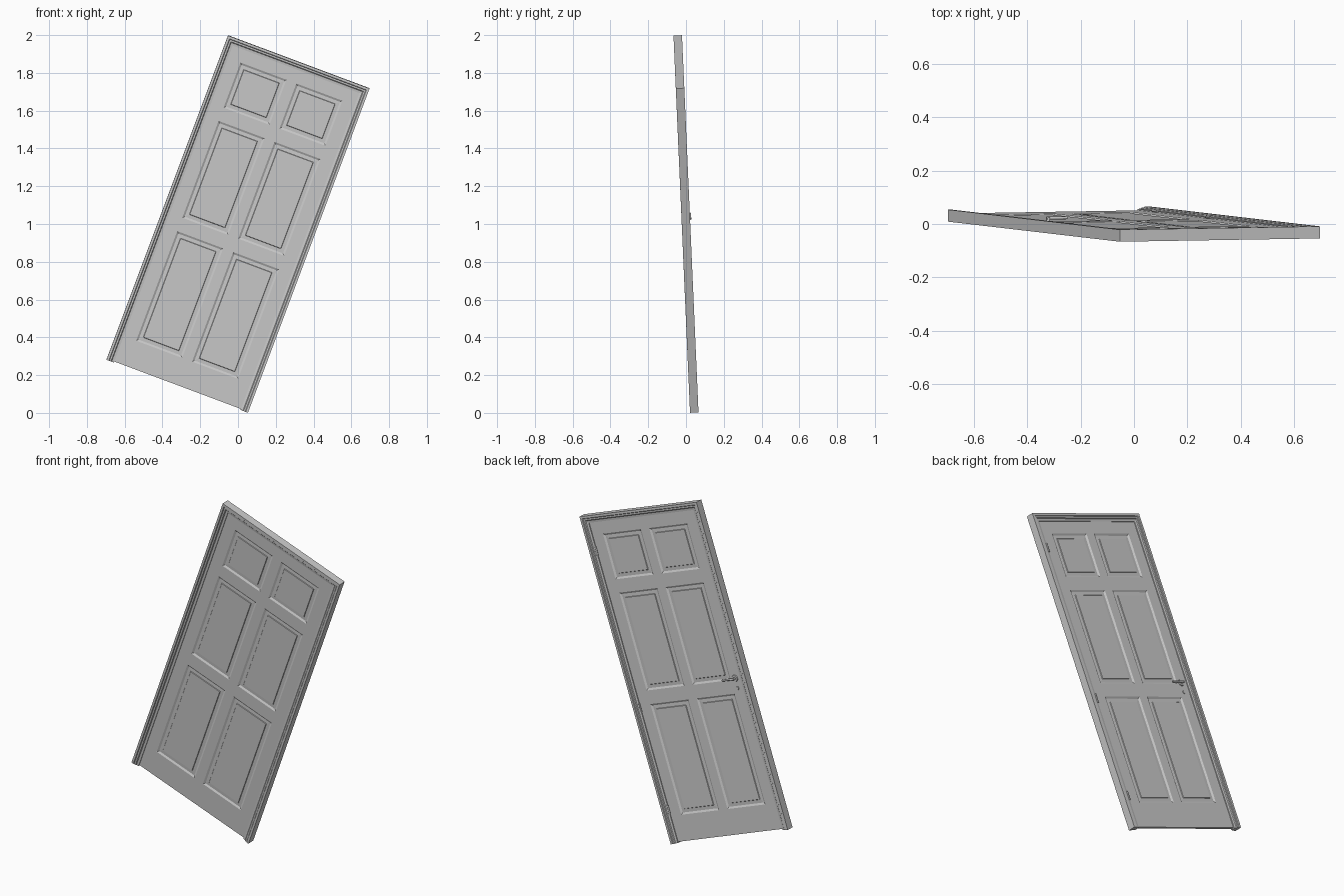
import bpy, bmesh
from mathutils import Vector, Matrix

if "Cube" in bpy.data.objects:
    bpy.data.objects.remove(bpy.data.objects["Cube"])

# Leaning pose: local x = door width, y = towards the back, z = door height
V = Vector((0.351, -0.041, 0.936)).normalized()
U = Vector((0.936, 0.0155, -0.351))
U = (U - V * U.dot(V)).normalized()
N = V.cross(U)
POSE = Matrix.Translation((0, 0, 1)) @ Matrix((U, N, V)).transposed().to_4x4()

W, H, D = 0.40, 0.9175, 0.0225      # half width, height, depth of the frame
SLAB_F, SLAB_B = -0.009, 0.008      # door leaf faces


def finish(bm, name, smooth=False):
    bmesh.ops.remove_doubles(bm, verts=bm.verts, dist=1e-5)
    bmesh.ops.recalc_face_normals(bm, faces=bm.faces)
    me = bpy.data.meshes.new(name)
    bm.to_mesh(me)
    bm.free()
    ob = bpy.data.objects.new(name, me)
    bpy.context.collection.objects.link(ob)
    ob.matrix_world = POSE
    if smooth:
        for p in me.polygons:
            p.use_smooth = True
        bpy.context.view_layer.objects.active = ob
        ob.select_set(True)
        bpy.ops.object.shade_smooth_by_angle()
        ob.select_set(False)
    return ob


def bridge(bm, a, b):
    n = len(a)
    for i in range(n):
        j = (i + 1) % n
        bm.faces.new((a[i], a[j], b[j], b[i]))


# Frame: stepped moulding swept around jambs and head with mitred corners
half = [(0, D), (0.013, D), (0.016, 0.019), (0.025, 0.019), (0.029, 0.015), (0.042, 0.013)]
profile = half + [(o, -d) for o, d in reversed(half)]
bm = bmesh.new()
loops = []
for x, z, sx, sz in ((-W, -H, 1, 0), (-W, H, 1, -1), (W, H, -1, -1), (W, -H, -1, 0)):
    loops.append([bm.verts.new((x + sx * o, d, z + sz * o)) for o, d in profile])
for a, b in zip(loops, loops[1:]):
    bridge(bm, a, b)
bm.faces.new(loops[0])
bm.faces.new(loops[-1])
finish(bm, "door_frame")

# Door leaf: grid of stiles and rails with six raised panels on both faces
us = [-0.36, -0.288, -0.028, 0.028, 0.288, 0.36]
vs = [-0.912, -0.768, -0.148, -0.072, 0.476, 0.551, 0.806, 0.876]
rings = [(0, 0), (0.010, 0.0055), (0.029, 0.0045), (0.031, 0.0015)]   # inset, depth
bm = bmesh.new()
for y, out in ((SLAB_F, -1), (SLAB_B, 1)):
    for i in range(5):
        for j in range(7):
            x0, x1, z0, z1 = us[i], us[i + 1], vs[j], vs[j + 1]
            is_panel = i in (1, 3) and j in (1, 3, 5)
            prev = None
            for o, d in rings if is_panel else rings[:1]:
                yy = y - out * d
                ring = [bm.verts.new((x, yy, z)) for x, z in (
                    (x0 + o, z0 + o), (x1 - o, z0 + o), (x1 - o, z1 - o), (x0 + o, z1 - o))]
                if prev:
                    bridge(bm, prev, ring)
                prev = ring
            bm.faces.new(prev)
bmesh.ops.remove_doubles(bm, verts=bm.verts, dist=1e-5)
edge = [e for e in bm.edges if e.is_boundary]
bmesh.ops.bridge_loops(bm, edges=edge)
finish(bm, "door_leaf")


def rod(bm, start, end, r1, r2=None, seg=20):
    a, b = Vector(start), Vector(end)
    rot = (b - a).to_track_quat('Z', 'Y').to_matrix().to_4x4()
    bmesh.ops.create_cone(bm, cap_ends=True, segments=seg, radius1=r1,
                          radius2=r1 if r2 is None else r2, depth=(b - a).length,
                          matrix=Matrix.Translation((a + b) / 2) @ rot)


# Lever handle on the back, with its rose and neck
hx, hz = -0.318, -0.065
bm = bmesh.new()
rod(bm, (hx, SLAB_B, hz), (hx, SLAB_B + 0.005, hz), 0.019, 0.017, 24)
rod(bm, (hx, SLAB_B, hz), (hx, 0.026, hz), 0.007)
rod(bm, (hx - 0.007, 0.024, hz), (hx + 0.075, 0.024, hz), 0.006, 0.005)
finish(bm, "lever_handle", True)

# Lock cylinder below the handle
bm = bmesh.new()
rod(bm, (hx, SLAB_B, hz - 0.055), (hx, SLAB_B + 0.004, hz - 0.055), 0.010, 0.009)
finish(bm, "lock_rose", True)

# Hinge knuckles on the opposite edge
for k, z in enumerate((0.72, -0.16, -0.73)):
    bm = bmesh.new()
    rod(bm, (0.358, 0.013, z - 0.025), (0.358, 0.013, z + 0.025), 0.005, seg=12)
    finish(bm, f"hinge_{k + 1}", True)
